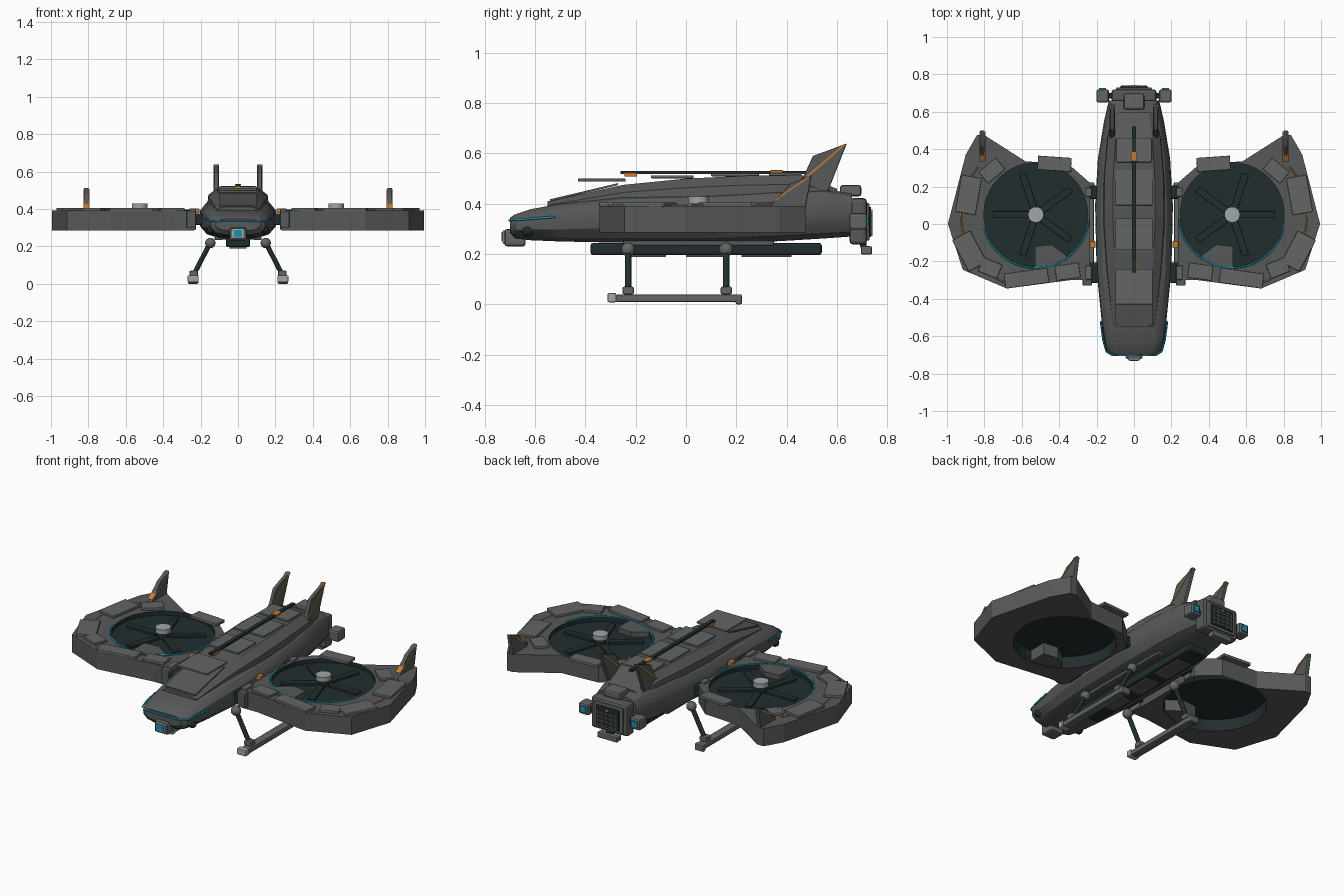
import bpy, bmesh, math
from mathutils import Matrix, Vector

if "Cube" in bpy.data.objects:
    bpy.data.objects.remove(bpy.data.objects["Cube"])


def mat(name, c):
    m = bpy.data.materials.new(name)
    m.diffuse_color = (*c, 1)
    m.use_nodes = True
    m.node_tree.nodes["Principled BSDF"].inputs["Base Color"].default_value = m.diffuse_color
    return m


HULL = mat("hull grey", (0.095, 0.1, 0.1))
PLATE = mat("plate grey", (0.125, 0.132, 0.132))
DARK = mat("dark metal", (0.016, 0.027, 0.028))
LIGHT = mat("light metal", (0.36, 0.38, 0.38))
TEAL = mat("teal glow", (0.01, 0.3, 0.42))
ORANGE = mat("orange mark", (0.58, 0.2, 0.03))


def finish(bm, name, m, mirror=False, bevel=0, smooth=None):
    bmesh.ops.recalc_face_normals(bm, faces=bm.faces)
    me = bpy.data.meshes.new(name)
    bm.to_mesh(me)
    bm.free()
    me.materials.append(m)
    ob = bpy.data.objects.new(name, me)
    bpy.context.collection.objects.link(ob)
    if smooth:
        me.shade_smooth()
        me.set_sharp_from_angle(angle=math.radians(smooth))
    if bevel:
        b = ob.modifiers.new("bevel", 'BEVEL')
        b.width, b.segments, b.limit_method = bevel, 2, 'ANGLE'
    if mirror:
        ob.modifiers.new("mirror", 'MIRROR')
    return ob


def box(name, c, s, m, rot=0, mirror=False, bevel=0.006):
    bm = bmesh.new()
    bmesh.ops.create_cube(bm, size=1, matrix=Matrix.Translation(c)
                          @ Matrix.Rotation(math.radians(rot), 4, 'Z') @ Matrix.Diagonal((*s, 1)))
    return finish(bm, name, m, mirror, bevel)


def rod(name, a, b, r, m, mirror=False, n=16):
    a, b = Vector(a), Vector(b)
    d = b - a
    bm = bmesh.new()
    bmesh.ops.create_cone(bm, cap_ends=True, segments=n, radius1=r, radius2=r, depth=d.length,
                          matrix=Matrix.Translation((a + b) / 2) @ d.to_track_quat('Z', 'Y').to_matrix().to_4x4())
    return finish(bm, name, m, mirror, smooth=40)


def ball(name, c, r, m, mirror=True):
    bm = bmesh.new()
    bmesh.ops.create_uvsphere(bm, u_segments=16, v_segments=8, radius=r, matrix=Matrix.Translation(c))
    return finish(bm, name, m, mirror, smooth=60)


def prism(name, pts, depth, m, mirror=False, bevel=0):
    bm = bmesh.new()
    f = bm.faces.new([bm.verts.new(p) for p in pts])
    r = bmesh.ops.extrude_face_region(bm, geom=[f])
    bmesh.ops.translate(bm, vec=depth, verts=[v for v in r['geom'] if isinstance(v, bmesh.types.BMVert)])
    return finish(bm, name, m, mirror, bevel)


def loft(name, sections, m, bevel=0, smooth=30):
    bm = bmesh.new()
    rings = [[bm.verts.new(p) for p in s] for s in sections]
    for a, b in zip(rings, rings[1:]):
        for i in range(len(a)):
            j = (i + 1) % len(a)
            bm.faces.new((a[i], a[j], b[j], b[i]))
    bm.faces.new(rings[0])
    bm.faces.new(rings[-1][::-1])
    return finish(bm, name, m, bevel=bevel, smooth=smooth)


def tube(name, pts, r, m, mirror=False):
    cu = bpy.data.curves.new(name, 'CURVE')
    cu.dimensions, cu.bevel_depth, cu.bevel_resolution = '3D', r, 1
    sp = cu.splines.new('POLY')
    sp.points.add(len(pts) - 1)
    for p, q in zip(sp.points, pts):
        p.co = (*q, 1)
    cu.materials.append(m)
    ob = bpy.data.objects.new(name, cu)
    bpy.context.collection.objects.link(ob)
    if mirror:
        ob.modifiers.new("mirror", 'MIRROR')


def hull_ring(y, w, zb, zt):
    h = zt - zb
    half = [(0.5, 0), (0.8, 0.1), (0.97, 0.32), (1, 0.55), (0.97, 0.76), (0.84, 0.93), (0.66, 1)]
    right = [(k * w, y, zb + t * h) for k, t in half]
    return right + [(-x, yy, z) for x, yy, z in reversed(right)]


# Fuselage
loft("fuselage", [hull_ring(*s) for s in [
    (-0.7, 0.12, 0.285, 0.345), (-0.68, 0.145, 0.262, 0.358), (-0.62, 0.16, 0.255, 0.378),
    (-0.5, 0.175, 0.25, 0.4), (-0.25, 0.2, 0.245, 0.43), (0.1, 0.208, 0.245, 0.44),
    (0.35, 0.193, 0.25, 0.455), (0.55, 0.16, 0.262, 0.46), (0.66, 0.135, 0.27, 0.44)]], HULL)


def deck_ring(y, w, zb, zt):
    right = [(w, y, zb), (w * 0.97, y, zb + 0.6 * (zt - zb)), (w * 0.68, y, zt)]
    return right + [(-x, yy, z) for x, yy, z in reversed(right)]


# Raised armour deck and its plates
loft("upper_deck", [deck_ring(*s) for s in [
    (-0.55, 0.115, 0.37, 0.41), (-0.25, 0.148, 0.4, 0.475), (0, 0.165, 0.41, 0.5),
    (0.25, 0.163, 0.42, 0.512), (0.46, 0.145, 0.42, 0.514), (0.6, 0.115, 0.42, 0.46)]], HULL, smooth=15)
for y0, y1, z, w in [(-0.43, -0.24, 0.494, 0.2), (-0.14, 0.03, 0.507, 0.2),
                     (0.1, 0.29, 0.515, 0.2), (0.33, 0.46, 0.518, 0.19)]:
    box("deck_plate", (0, (y0 + y1) / 2, z), (w, y1 - y0, 0.012), PLATE, bevel=0.004)
prism("deck_front_plate", [(0.1, -0.54, 0.41), (-0.1, -0.54, 0.41), (-0.1, -0.27, 0.474), (0.1, -0.27, 0.474)],
      (0, 0, 0.008), HULL)
box("spine_rail", (0, 0.13, 0.525), (0.022, 0.78, 0.012), DARK, bevel=0)
box("spine_front_mark", (0, -0.22, 0.516), (0.032, 0.05, 0.016), ORANGE, bevel=0.003)
box("spine_rear_mark", (0, 0.36, 0.526), (0.034, 0.05, 0.016), ORANGE, bevel=0.003)

# Nose sensor and glowing nose line
box("sensor_housing", (0, -0.68, 0.265), (0.09, 0.085, 0.07), PLATE, bevel=0.012)
box("sensor_mount", (0, -0.72, 0.267), (0.066, 0.02, 0.054), LIGHT)
box("sensor_lens", (0, -0.729, 0.269), (0.045, 0.008, 0.036), TEAL, bevel=0)
tube("nose_line", [(-0.178, -0.52, 0.348), (-0.165, -0.62, 0.34), (-0.148, -0.682, 0.336), (-0.115, -0.702, 0.334),
                   (0.115, -0.702, 0.334), (0.148, -0.682, 0.336), (0.165, -0.62, 0.34), (0.178, -0.52, 0.348)],
     0.005, TEAL)
ball("side_camera", (0.143, -0.63, 0.29), 0.022, DARK)

# Tail engine block with grille
box("engine_block", (0, 0.685, 0.33), (0.24, 0.07, 0.185), HULL, bevel=0.015)
box("engine_frame", (0, 0.722, 0.328), (0.19, 0.016, 0.15), PLATE)
box("engine_grille", (0, 0.73, 0.328), (0.15, 0.012, 0.12), DARK, bevel=0)
for i in range(5):
    box("grille_bar_upright", (-0.06 + i * 0.03, 0.737, 0.32), (0.006, 0.008, 0.095), HULL, bevel=0)
for i in range(4):
    box("grille_bar_level", (0, 0.737, 0.28 + i * 0.024), (0.14, 0.008, 0.006), HULL, bevel=0)
box("engine_mark", (0, 0.738, 0.372), (0.025, 0.008, 0.012), ORANGE, bevel=0)
box("tail_top_box", (0, 0.655, 0.452), (0.11, 0.085, 0.045), PLATE, bevel=0.01)
box("tail_lower_box", (0, 0.718, 0.215), (0.13, 0.045, 0.032), PLATE)
box("tail_lower_bracket", (0, 0.705, 0.24), (0.05, 0.025, 0.03), DARK)
box("tail_pod", (0.168, 0.685, 0.33), (0.066, 0.07, 0.066), PLATE, mirror=True, bevel=0.01)
box("tail_pod_arm", (0.125, 0.685, 0.33), (0.04, 0.03, 0.03), DARK, mirror=True)
box("tail_pod_lens", (0.168, 0.722, 0.33), (0.036, 0.008, 0.036), TEAL, mirror=True, bevel=0)

# Tail fins and wing fins
prism("tail_fin", [(0.105, 0.44, 0.45), (0.105, 0.505, 0.59), (0.105, 0.64, 0.64), (0.105, 0.565, 0.45)],
      (0.022, 0, 0), HULL, True, 0.004)
prism("tail_fin_stripe", [(0.102, 0.46, 0.495), (0.102, 0.628, 0.637), (0.102, 0.638, 0.637), (0.102, 0.46, 0.485)],
      (0.028, 0, 0), ORANGE, True)
prism("wing_fin", [(0.798, 0.325, 0.38), (0.798, 0.415, 0.48), (0.798, 0.5, 0.515), (0.798, 0.475, 0.38)],
      (0.026, 0, 0), HULL, True, 0.005)
prism("wing_fin_stripe", [(0.795, 0.335, 0.405), (0.795, 0.485, 0.507), (0.795, 0.494, 0.507), (0.795, 0.345, 0.405)],
      (0.032, 0, 0), ORANGE, True)

# Fan ducts: outline with a round hole
CX, CY, R = 0.525, 0.05, 0.278


def arc(r, a0, a1, n, z):
    return [(CX + r * math.cos(math.radians(a0 + (a1 - a0) * i / n)),
             CY + r * math.sin(math.radians(a0 + (a1 - a0) * i / n)), z) for i in range(n + 1)]


outline = [(0.235, 0.22), (0.35, 0.32), (0.58, 0.335), (0.8, 0.475), (0.84, 0.475), (0.9, 0.37), (0.995, 0),
           (0.915, -0.245), (0.68, -0.345), (0.34, -0.3), (0.235, -0.3)]
cu = bpy.data.curves.new("duct", 'CURVE')
cu.dimensions, cu.fill_mode, cu.extrude = '2D', 'BOTH', 0.0525
for loop in (outline, [p[:2] for p in arc(R, 0, 360, 40, 0)[:-1]]):
    sp = cu.splines.new('POLY')
    sp.points.add(len(loop) - 1)
    for p, q in zip(sp.points, loop):
        p.co = (q[0], q[1], 0, 1)
    sp.use_cyclic_u = True
tmp = bpy.data.objects.new("duct_outline", cu)
bpy.context.collection.objects.link(tmp)
bpy.context.view_layer.update()
bm = bmesh.new()
bm.from_mesh(tmp.to_mesh())
bpy.data.objects.remove(tmp)
bmesh.ops.remove_doubles(bm, verts=bm.verts, dist=0.0005)
bmesh.ops.translate(bm, verts=bm.verts, vec=(0, 0, 0.3385))
duct = finish(bm, "fan_duct", HULL, True)
duct.data.materials.append(DARK)
for p in duct.data.polygons:  # dark inner wall
    p.use_smooth = False
    d = math.hypot(p.center.x - CX, p.center.y - CY)
    if abs(p.normal.z) < 0.3 and d < R + 0.003:
        p.material_index = 1
prism("duct_notch", [(0.36, -0.17, 0.29), (0.44, -0.11, 0.29), (0.53, -0.12, 0.29), (0.53, -0.25, 0.29),
                     (0.4, -0.24, 0.29)], (0, 0, 0.106), HULL, True)

# Fans
rod("fan_disc", (CX, CY, 0.357), (CX, CY, 0.367), R + 0.002, DARK, True, 40)
for i in range(5):
    a = math.radians(72 * i)
    box("fan_blade", (CX + 0.135 * math.cos(a), CY + 0.135 * math.sin(a), 0.376),
        (0.19, 0.038, 0.014), DARK, 72 * i, True, 0.003)
rod("fan_hub_base", (CX, CY, 0.36), (CX, CY, 0.4), 0.03, DARK, True)
rod("fan_hub", (CX, CY, 0.4), (CX, CY, 0.428), 0.042, LIGHT, True, 20)
tube("duct_glow", arc(0.284, 185, 345, 32, 0.394), 0.005, TEAL, True)
tube("duct_mark", arc(0.4, -72, 40, 20, 0.391), 0.004, ORANGE, True)

# Plates on the ducts: centre, size, turn
for x, y, l, w, a in [(0.425, 0.322, 0.18, 0.075, 4), (0.885, 0.155, 0.2, 0.11, -80), (0.88, -0.145, 0.19, 0.11, 62),
                      (0.575, -0.29, 0.235, 0.08, -8), (0.76, 0.285, 0.12, 0.08, -40), (0.77, -0.235, 0.11, 0.08, 22),
                      (0.355, -0.255, 0.13, 0.08, -8)]:
    box("duct_plate", (x, y, 0.397), (l, w, 0.018), PLATE, a, True, 0.004)

# Pivots joining ducts to the fuselage
for y, l in [(-0.26, 0.11), (0.17, 0.07)]:
    box("pivot_arm", (0.225, y, 0.345), (0.07, l, 0.06), DARK, 0, True)
    box("pivot_clamp", (0.243, y, 0.345), (0.035, l * 0.7, 0.115), PLATE, 0, True)
box("pivot_front_block", (0.25, -0.31, 0.345), (0.05, 0.04, 0.09), HULL, 0, True)
box("pivot_mark", (0.222, -0.11, 0.39), (0.03, 0.036, 0.026), ORANGE, 0, True, 0.003)

# Belly tray
box("belly_tray", (0, 0.08, 0.22), (0.13, 0.92, 0.048), DARK, bevel=0.01)
for y, l in [(-0.15, 0.14), (0.08, 0.16), (0.32, 0.2)]:
    box("belly_plate", (0, y, 0.194), (0.09, l, 0.012), HULL, bevel=0.003)
box("belly_rail", (0.105, 0.05, 0.243), (0.04, 0.6, 0.02), HULL, 0, True)

# Landing gear
for y in (-0.23, 0.16):
    ball("strut_joint", (0.148, y, 0.218), 0.028, PLATE)
    rod("strut", (0.148, y, 0.22), (0.236, y, 0.05), 0.013, DARK, True)
    box("strut_clamp", (0.237, y, 0.055), (0.045, 0.045, 0.03), PLATE, 0, True)
box("skid", (0.24, -0.03, 0.024), (0.05, 0.5, 0.03), PLATE, 0, True)
box("skid_front_cap", (0.24, -0.295, 0.0265), (0.06, 0.035, 0.037), LIGHT, 0, True)
box("skid_rear_cap", (0.24, 0.21, 0.02), (0.056, 0.025, 0.04), PLATE, 0, True)
